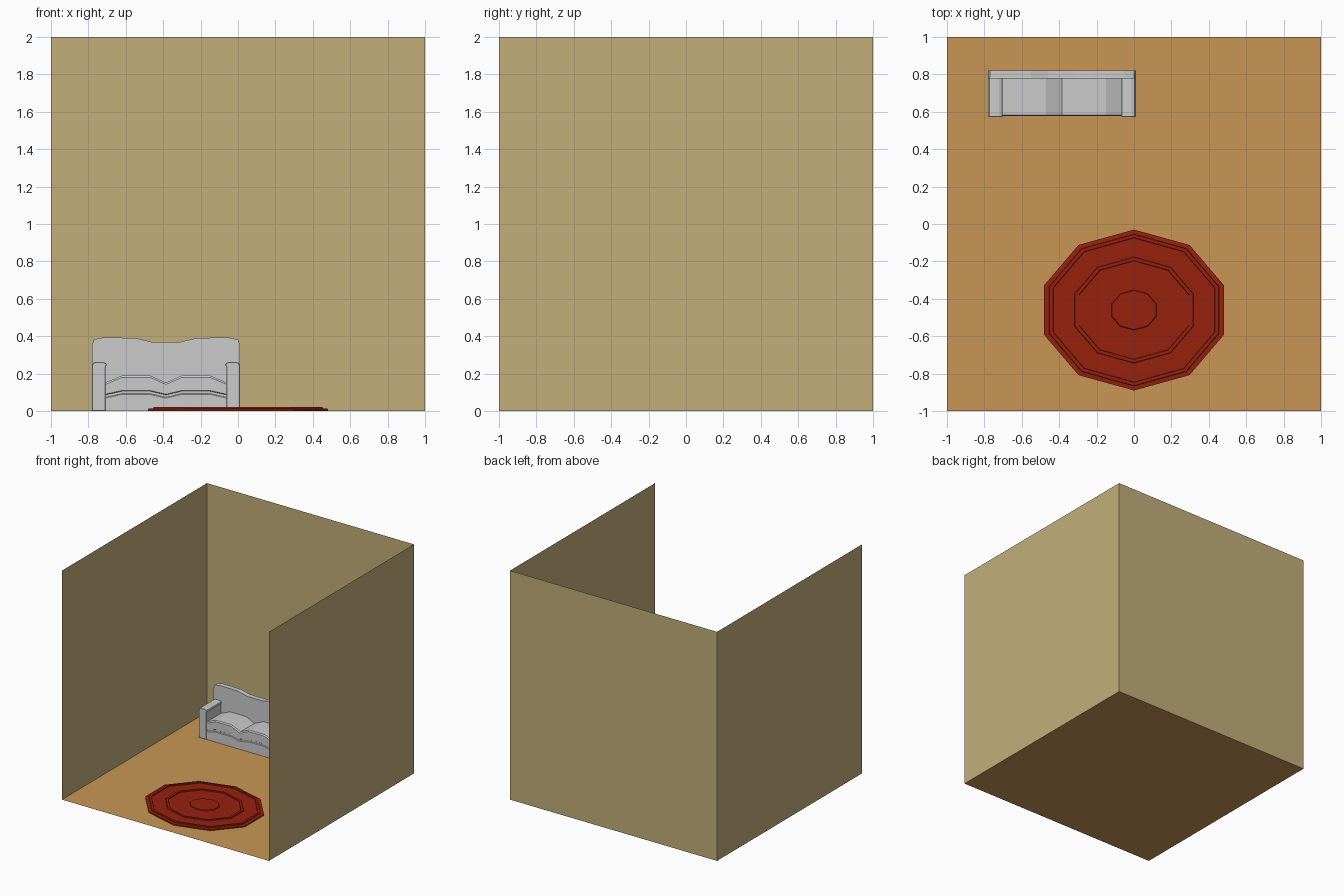
import bpy, bmesh, math

if "Cube" in bpy.data.objects:
    bpy.data.objects.remove(bpy.data.objects["Cube"])


def material(name, rgb):
    m = bpy.data.materials.new(name)
    m.diffuse_color = (*rgb, 1)
    m.use_nodes = True
    m.node_tree.nodes["Principled BSDF"].inputs["Base Color"].default_value = m.diffuse_color
    return m


WALL = material("tan wall", (0.546, 0.429, 0.198))
FLOOR = material("wood floor", (0.578, 0.305, 0.091))
FABRIC = material("light grey fabric", (0.60, 0.60, 0.60))
RUG = material("red rug", (0.305, 0.0152, 0.0048))


def make(name, verts, faces, mat, solid=True):
    bm = bmesh.new()
    vs = [bm.verts.new(v) for v in verts]
    for f in faces:
        bm.faces.new([vs[i] for i in f])
    if solid:
        bmesh.ops.recalc_face_normals(bm, faces=bm.faces)
    me = bpy.data.meshes.new(name)
    bm.to_mesh(me)
    bm.free()
    me.materials.append(mat)
    ob = bpy.data.objects.new(name, me)
    bpy.context.collection.objects.link(ob)
    return ob


def loft(name, rings, mat):
    """Skin closed rings of equal length and cap both ends."""
    n = len(rings[0])
    faces = [[r * n + i, r * n + (i + 1) % n, (r + 1) * n + (i + 1) % n, (r + 1) * n + i]
             for r in range(len(rings) - 1) for i in range(n)]
    faces += [list(range(n)), [(len(rings) - 1) * n + i for i in range(n)]]
    return make(name, [v for ring in rings for v in ring], faces, mat)


def bevel(ob, width):
    mod = ob.modifiers.new("soft edge", "BEVEL")
    mod.width = width
    mod.segments = 1
    mod.limit_method = 'ANGLE'
    mod.angle_limit = math.radians(60)


# Room: open box of single sheets, facing inwards
quad = [(0, 1, 2, 3)]
make("floor", [(-1, -1, 0), (1, -1, 0), (1, 1, 0), (-1, 1, 0)], quad, FLOOR, False)
make("back_wall", [(-1, 1, 0), (1, 1, 0), (1, 1, 2), (-1, 1, 2)], quad, WALL, False)
make("left_wall", [(-1, -1, 0), (-1, 1, 0), (-1, 1, 2), (-1, -1, 2)], quad, WALL, False)
make("right_wall", [(1, 1, 0), (1, -1, 0), (1, -1, 2), (1, 1, 2)], quad, WALL, False)

# Rug: ten-sided, with raised bands (scale, height)
bands = [(1, 0.001), (1, 0.012), (0.945, 0.014), (0.94, 0.021), (0.9, 0.021),
         (0.895, 0.015), (0.66, 0.015), (0.655, 0.021), (0.615, 0.021),
         (0.61, 0.015), (0.25, 0.015), (0.243, 0.021)]
angles = [math.radians(90 + 36 * k) for k in range(10)]
loft("rug", [[(0.505 * s * math.cos(a), -0.46 + 0.43 * s * math.sin(a), z)
              for a in angles] for s, z in bands], RUG)

# Sofa seat: side profile (y, z, wave height) swept along two humped cushions
BASE = 0.001
wave = [(-0.71, 0), (-0.62, 1), (-0.47, 1), (-0.385, 0), (-0.30, 1), (-0.15, 1), (-0.06, 0)]
side = [(0.577, BASE, 0), (0.577, 0.069, 0.02), (0.583, 0.073, 0.02), (0.583, 0.086, 0.02),
        (0.577, 0.09, 0.02), (0.577, 0.142, 0.038), (0.584, 0.152, 0.038),
        (0.785, 0.152, 0.038), (0.785, BASE, 0)]
loft("sofa_seat", [[(x, y, z + w * h) for y, z, w in side] for x, h in wave], FABRIC)

# Sofa back: wavy top outline
top = [(-0.78, BASE), (-0.78, 0.355), (-0.77, 0.383), (-0.72, 0.393), (-0.55, 0.391),
       (-0.46, 0.369), (-0.31, 0.369), (-0.22, 0.391), (-0.05, 0.393), (0, 0.383),
       (0.01, 0.355), (0.01, BASE)]
loft("sofa_back", [[(x, y, z) for x, z in top] for y in (0.777, 0.82)], FABRIC)

# Sofa arms: rolled top, mirrored about the sofa centre
arm = [(-0.78, BASE), (-0.78, 0.247), (-0.773, 0.258), (-0.757, 0.263), (-0.722, 0.262),
       (-0.706, 0.256), (-0.702, 0.245), (-0.708, 0.236), (-0.708, BASE)]
for name, flip in (("left_arm", False), ("right_arm", True)):
    ob = loft(name, [[(-0.77 - x if flip else x, y, z) for x, z in arm]
                     for y in (0.573, 0.78)], FABRIC)
    bevel(ob, 0.003)
